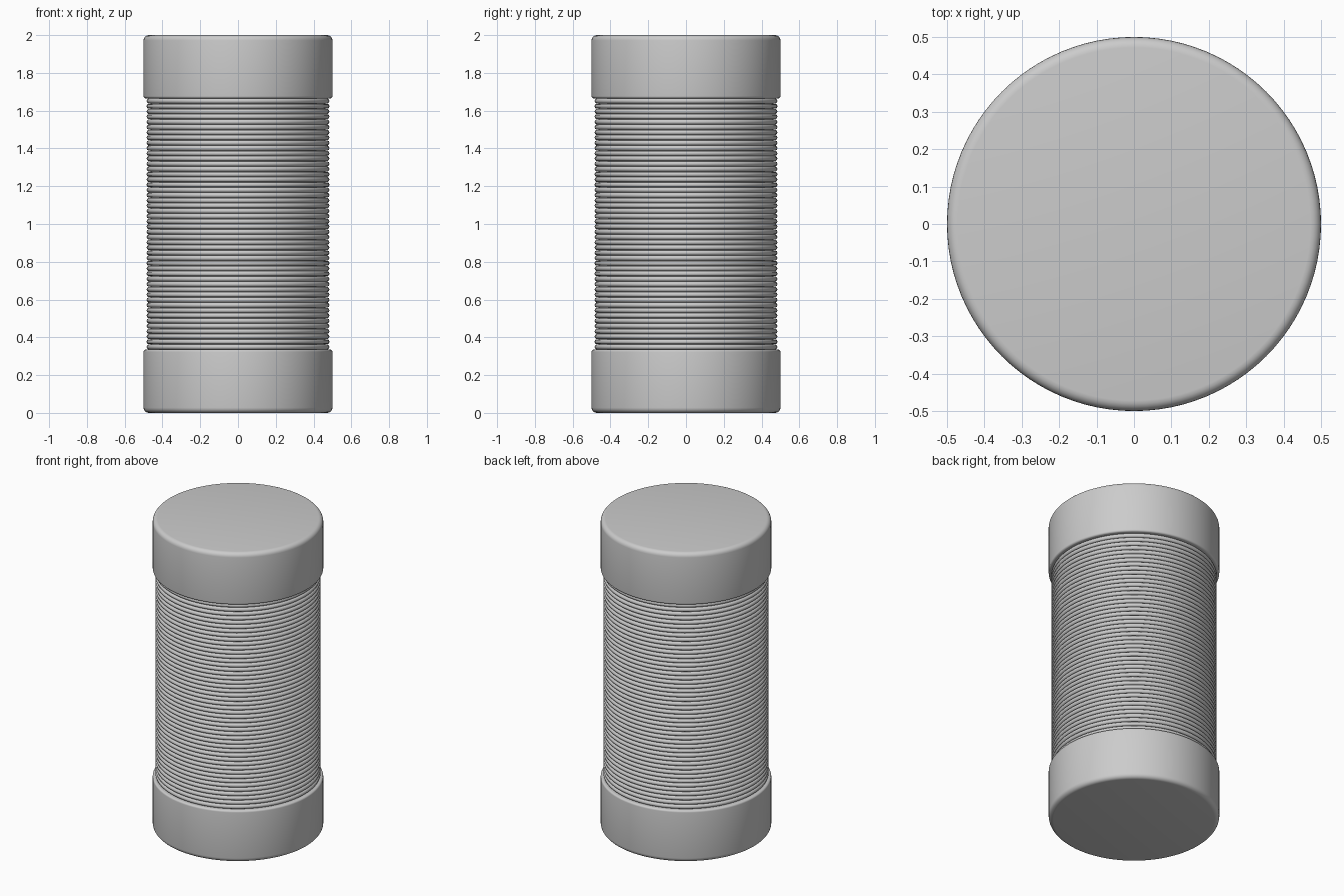
import bpy, math

if "Cube" in bpy.data.objects:
    bpy.data.objects.remove(bpy.data.objects["Cube"])

SEG = 96


def lathe(name, profile, closed=False):
    """Revolve (radius, z) points around z; zero-radius ends become poles."""
    verts, faces, rows = [], [], []
    for r, z in profile:
        n = 1 if r == 0 else SEG
        rows.append(range(len(verts), len(verts) + n))
        verts += [(r * math.cos(math.tau * i / SEG), r * math.sin(math.tau * i / SEG), z)
                  for i in range(n)]
    pairs = list(zip(rows, rows[1:]))
    if closed:
        pairs.append((rows[-1], rows[0]))
    for a, b in pairs:
        for i in range(SEG):
            j = (i + 1) % SEG
            f = [a[i % len(a)], a[j % len(a)], b[j % len(b)], b[i % len(b)]]
            faces.append(list(dict.fromkeys(f)))
    mesh = bpy.data.meshes.new(name)
    mesh.from_pydata(verts, [], faces)
    obj = bpy.data.objects.new(name, mesh)
    bpy.context.collection.objects.link(obj)
    bpy.ops.object.select_all(action='DESELECT')
    obj.select_set(True)
    bpy.context.view_layer.objects.active = obj
    bpy.ops.object.shade_smooth_by_angle(angle=math.radians(40))
    return obj


def arc(r, z, rad, a0, a1, n=5):
    return [(r + rad * math.cos(math.radians(a0 + (a1 - a0) * k / n)),
             z + rad * math.sin(math.radians(a0 + (a1 - a0) * k / n))) for k in range(n + 1)]


# End caps: large round on the outside rim, small round on the inner rim
R, CAP, BIG, SMALL = 0.5, 0.335, 0.028, 0.012
bottom = ([(0, 0)] + arc(R - BIG, BIG, BIG, -90, 0)
          + arc(R - SMALL, CAP - SMALL, SMALL, 0, 90) + [(0, CAP)])
lathe("bottom_cap", bottom)
lathe("top_cap", [(r, 2 - z) for r, z in reversed(bottom)])

# Inner core behind the windings
lathe("core", [(0.462, CAP), (0.462, 2 - CAP)])

# Stack of wire rings between the caps
COUNT = 48
PITCH = (2 - 2 * CAP) / COUNT
WIRE = PITCH / 2
ring = lathe("winding_ring", arc(0.484 - WIRE, CAP + WIRE, WIRE, 0, 324, 9), closed=True)
stack = ring.modifiers.new("stack", 'ARRAY')
stack.count = COUNT
stack.use_relative_offset = False
stack.use_constant_offset = True
stack.constant_offset_displace = (0, 0, PITCH)
